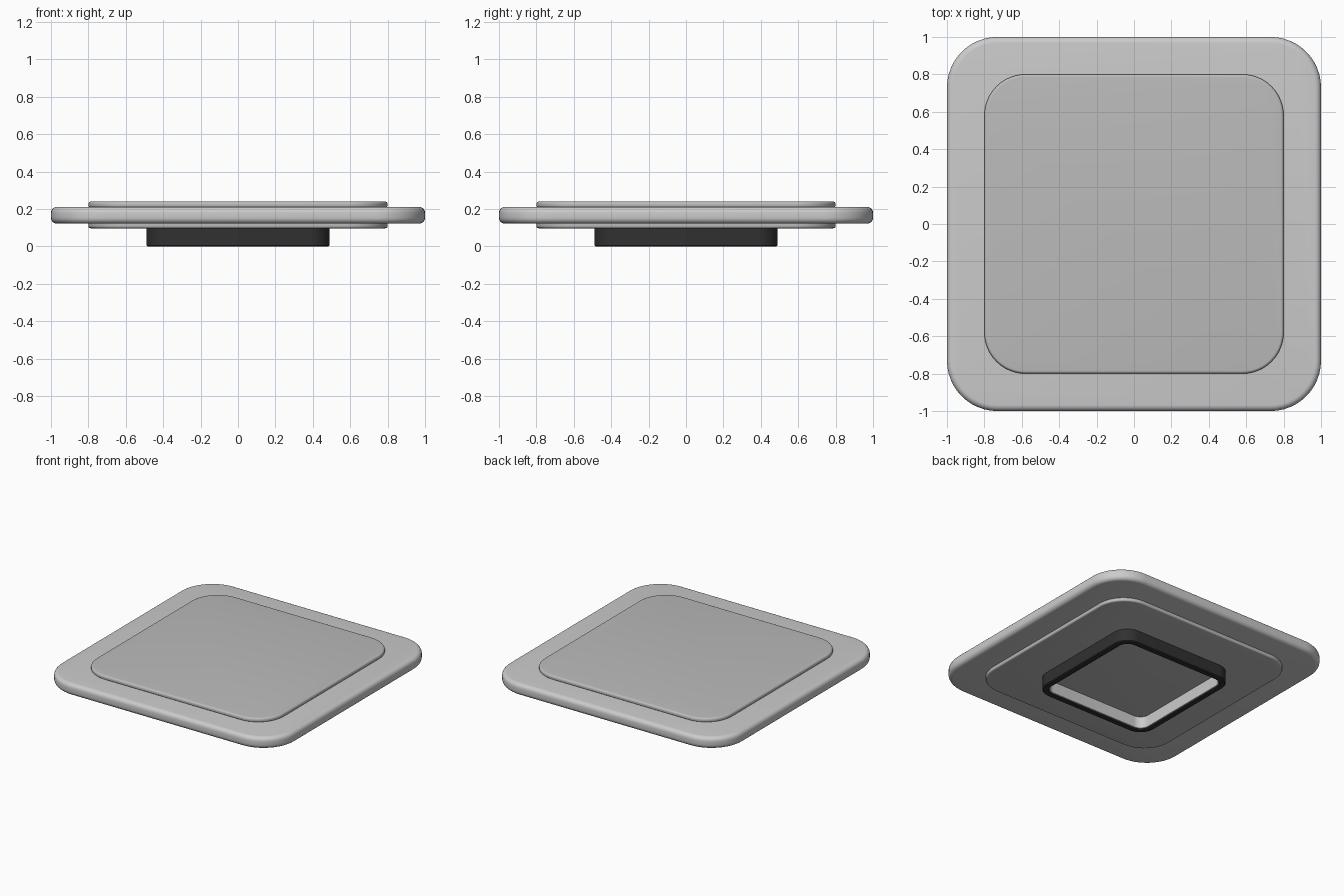
import bpy
import bmesh
from math import sin, cos, pi

if "Cube" in bpy.data.objects:
    bpy.data.objects.remove(bpy.data.objects["Cube"])


def material(name, value):
    m = bpy.data.materials.new(name)
    m.diffuse_color = (value, value, value, 1)
    m.use_nodes = True
    m.node_tree.nodes["Principled BSDF"].inputs["Base Color"].default_value = m.diffuse_color
    return m


def outline(half, radius, z, n=12):
    # rounded square, counter-clockwise
    pts = []
    c = half - radius
    for q, (sx, sy) in enumerate(((1, 1), (-1, 1), (-1, -1), (1, -1))):
        for i in range(n + 1):
            a = (q + i / n) * pi / 2
            pts.append((sx * c + radius * cos(a), sy * c + radius * sin(a), z))
    return pts


def edge_profile(z0, z1, low, high, n=5):
    # (inset, z) pairs up a side wall with rounded lower and upper edges
    up = [i / n * pi / 2 for i in range(n + 1)]
    return ([(low * (1 - sin(a)), z0 + low * (1 - cos(a))) for a in up] +
            [(high * (1 - cos(a)), z1 - high * (1 - sin(a))) for a in up])


def loft(name, loops, closed=False, mat=None):
    # skin stacked outlines; either cap both ends or join last to first
    bm = bmesh.new()
    rings = [[bm.verts.new(p) for p in loop] for loop in loops]
    pairs = list(zip(rings, rings[1:]))
    if closed:
        pairs.append((rings[-1], rings[0]))
    else:
        bm.faces.new(rings[0][::-1])
        bm.faces.new(rings[-1])
    for a, b in pairs:
        for i in range(len(a)):
            j = (i + 1) % len(a)
            bm.faces.new((a[i], a[j], b[j], b[i]))
    bmesh.ops.recalc_face_normals(bm, faces=bm.faces)
    me = bpy.data.meshes.new(name)
    bm.to_mesh(me)
    bm.free()
    ob = bpy.data.objects.new(name, me)
    bpy.context.collection.objects.link(ob)
    if mat:
        me.materials.append(mat)
    bpy.ops.object.select_all(action='DESELECT')
    ob.select_set(True)
    bpy.context.view_layer.objects.active = ob
    bpy.ops.object.shade_smooth_by_angle()
    return ob


def slab(name, half, radius, z0, z1, low, high, mat=None):
    return loft(name, [outline(half - d, radius - d, z)
                       for d, z in edge_profile(z0, z1, low, high)], mat=mat)


def tube(name, half, radius, wall, z0, z1, bevel, mat=None):
    outer = [(0, z1), (0, z0 + bevel), (bevel, z0)]
    inner = [(wall - bevel, z0), (wall, z0 + bevel), (wall, z1)]
    return loft(name, [outline(half - d, radius - d, z) for d, z in outer + inner],
                closed=True, mat=mat)


dark = material("dark_rubber", 0.03)
mid = material("panel_grey", 0.5)

# main body and the two inset panels
slab("tray_body", 1.0, 0.27, 0.122, 0.212, 0.032, 0.032)
slab("top_panel", 0.8, 0.22, 0.210, 0.241, 0.008, 0.015, mid)
slab("bottom_panel", 0.8, 0.22, 0.097, 0.128, 0.012, 0.006, mid)

# hollow square foot: dark outside, grey lining
tube("foot_ring", 0.49, 0.12, 0.045, 0.0, 0.102, 0.006, dark)
tube("foot_lining", 0.446, 0.078, 0.008, 0.006, 0.102, 0.002)
